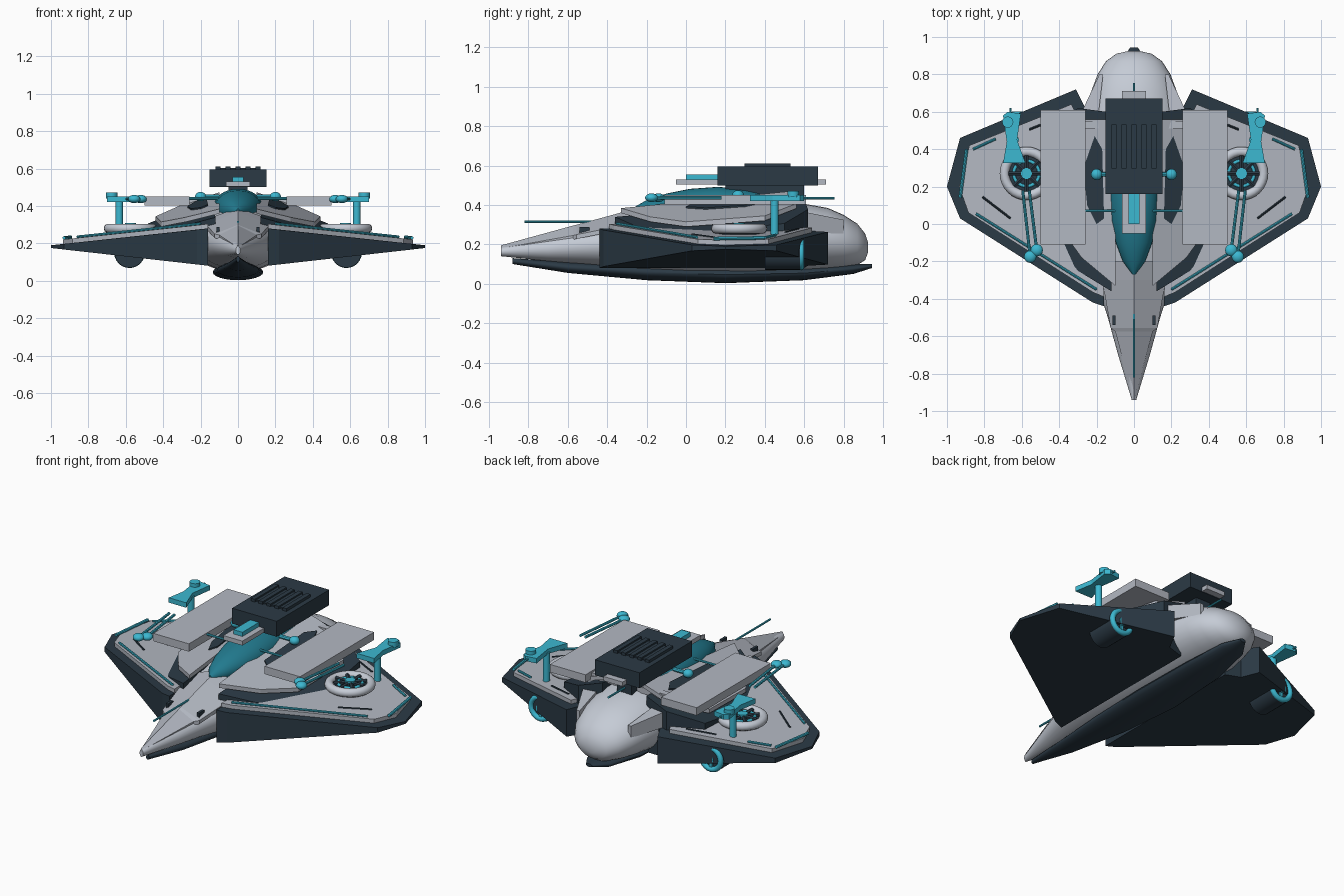
import bpy, bmesh, math
from mathutils import Vector, Matrix

if "Cube" in bpy.data.objects:
    bpy.data.objects.remove(bpy.data.objects["Cube"])


def material(name, rgb):
    m = bpy.data.materials.new(name)
    m.diffuse_color = (*rgb, 1)
    m.use_nodes = True
    m.node_tree.nodes["Principled BSDF"].inputs["Base Color"].default_value = m.diffuse_color
    return m


HULL = material("pale grey", (0.56, 0.60, 0.67))
PANEL = material("panel grey", (0.45, 0.48, 0.54))
DARK = material("dark slate", (0.024, 0.042, 0.060))
CYAN = material("bright cyan", (0.045, 0.48, 0.64))
TEAL = material("deep teal", (0.016, 0.20, 0.28))


def finish(name, bm, mat, mirror=False, smooth=False):
    bmesh.ops.recalc_face_normals(bm, faces=bm.faces)
    me = bpy.data.meshes.new(name)
    bm.to_mesh(me)
    bm.free()
    me.materials.append(mat)
    ob = bpy.data.objects.new(name, me)
    bpy.context.collection.objects.link(ob)
    if smooth:
        bpy.ops.object.select_all(action='DESELECT')
        ob.select_set(True)
        bpy.context.view_layer.objects.active = ob
        bpy.ops.object.shade_smooth_by_angle(angle=0.7)
    if mirror:
        ob.modifiers.new("mirror", 'MIRROR').use_mirror_merge = False
    return ob


def skin(rings, bm):
    """Join equal closed rings of points into a capped skin."""
    vs = [[bm.verts.new(p) for p in ring] for ring in rings]
    n = len(vs[0])
    for a, b in zip(vs, vs[1:]):
        for i in range(n):
            j = (i + 1) % n
            bm.faces.new((a[i], a[j], b[j], b[i]))
    bm.faces.new(vs[0])
    bm.faces.new(vs[-1][::-1])


def loft(name, stations, mat, n=32):
    """Oval body from (y, half width, bottom, top) stations."""
    bm = bmesh.new()
    rings = []
    for y, w, lo, hi in stations:
        c, h = (lo + hi) / 2, (hi - lo) / 2
        rings.append([(w * math.cos(t), y, c + h * math.sin(t))
                      for t in (2 * math.pi * i / n for i in range(n))])
    skin(rings, bm)
    return finish(name, bm, mat, smooth=True)


def prism(name, pts, low, high, mat, mirror=True):
    """Plan outline with height functions for underside and top."""
    bm = bmesh.new()
    skin([[(x, y, f(x, y)) for x, y in pts] for f in (low, high)], bm)
    return finish(name, bm, mat, mirror)


def box(name, lo, hi, mat, mirror=False):
    pts = [(lo[0], lo[1]), (hi[0], lo[1]), (hi[0], hi[1]), (lo[0], hi[1])]
    return prism(name, pts, lambda x, y: lo[2], lambda x, y: hi[2], mat, mirror)


def rod(name, p, q, r, mat, mirror=True, n=12):
    p, q = Vector(p), Vector(q)
    d = q - p
    m = Matrix.Translation((p + q) / 2) @ d.to_track_quat('Z', 'Y').to_matrix().to_4x4()
    bm = bmesh.new()
    bmesh.ops.create_cone(bm, cap_ends=True, segments=n, radius1=r, radius2=r,
                          depth=d.length, matrix=m)
    return finish(name, bm, mat, mirror, n > 8)


def ball(name, c, size, mat, mirror=True, n=16):
    bm = bmesh.new()
    m = Matrix.Translation(c) @ Matrix.Diagonal((*size, 1))
    bmesh.ops.create_uvsphere(bm, u_segments=n, v_segments=n // 2, radius=1, matrix=m)
    return finish(name, bm, mat, mirror, True)


def ring(name, c, major, minor, mat, axis='Z', n=32, k=10):
    bm = bmesh.new()
    rot = Matrix.Rotation(math.pi / 2, 3, 'X') if axis == 'Y' else Matrix.Identity(3)
    vs = []
    for i in range(n):
        a = 2 * math.pi * i / n
        for j in range(k):
            b = 2 * math.pi * j / k
            r = major + minor * math.cos(b)
            p = rot @ Vector((r * math.cos(a), r * math.sin(a), minor * math.sin(b)))
            vs.append(bm.verts.new(p + Vector(c)))
    for i in range(n):
        for j in range(k):
            a, b = i * k, (i + 1) % n * k
            bm.faces.new((vs[a + j], vs[b + j], vs[b + (j + 1) % k], vs[a + (j + 1) % k]))
    return finish(name, bm, mat, True, True)


# Fuselage and keel
loft("fuselage", [(-.94, .012, .14, .185), (-.7, .085, .115, .24), (-.5, .14, .095, .29),
                  (-.25, .22, .065, .35), (0, .26, .05, .40), (.3, .275, .045, .42),
                  (.55, .262, .055, .415), (.72, .225, .07, .385), (.8, .195, .08, .35),
                  (.87, .15, .095, .305), (.91, .095, .12, .255), (.925, .03, .16, .21)], HULL)
loft("keel", [(-.88, .01, .10, .13), (-.6, .06, .055, .11), (-.2, .11, .018, .10),
              (.2, .135, .003, .09), (.6, .12, .018, .09), (.85, .08, .05, .10),
              (.945, .02, .08, .10)], DARK, 24)


# Wings: dark wedge with an inset grey deck
def wing_top(x, y):
    return .275 - .105 * (x - .2) / .8 + .025 * max(0, x - .2)


def wing_low(x, y):
    return .085 + .09 * (x - .2) / .8


def over(f, d):
    return lambda x, y: f(x, y) + d


prism("wing", [(.16, -.44), (.22, -.42), (.93, .03), (1, .2), (.93, .46), (.31, .72),
               (.26, .62), (.16, .6)], wing_low, wing_top, DARK)
prism("wing_deck", [(.16, -.39), (.22, -.365), (.885, .06), (.935, .2), (.88, .42),
                    (.335, .64), (.29, .55), (.2, .5)],
      over(wing_top, -.01), over(wing_top, .024), PANEL)


# Shoulders: dark step below a sloping light deck
def deck_top(x, y):
    return .45 - .33 * x + .1 * y


prism("shoulder_step", [(.12, -.36), (.3, -.25), (.47, -.04), (.5, .12), (.48, .5), (.3, .62),
                        (.15, .6)], lambda x, y: .23, over(deck_top, -.035), DARK)
prism("shoulder_deck", [(.1, -.33), (.28, -.18), (.41, 0), (.44, .4), (.3, .56), (.1, .56)],
      over(deck_top, -.025), deck_top, PANEL)
prism("shoulder_intake", [(.16, .03), (.2, .0), (.25, .1), (.27, .3), (.21, .47), (.17, .4)],
      deck_top, over(deck_top, .008), DARK)
prism("rear_fairing", [(.2, .5), (.3, .5), (.27, .62), (.185, .8), (.165, .8)],
      lambda x, y: .28 - .1 * (y - .5), lambda x, y: .385 - .2 * (y - .5), PANEL)

# Ridged nose plate
bm = bmesh.new()
rows = [(-.94, .004, .18, .195), (-.575, .1, .245, .295), (-.555, .125, .25, .30),
        (-.3, .17, .30, .37), (-.2, .14, .34, .39)]
skin([[(-w, y, e), (0, y, t), (w, y, e), (w, y, e - .022), (0, y, t - .03), (-w, y, e - .022)]
      for y, w, e, t in rows], bm)
finish("nose_plate", bm, PANEL)
box("nose_vent", (.098, -.54, .25), (.114, -.49, .287), DARK, True)
rod("nose_probe", (0, -.82, .315), (0, -.48, .315), .006, CYAN, False, 8)
rod("tail_probe", (0, .6, .435), (0, .755, .435), .006, CYAN, False, 8)

# Canopy and its side rods
loft("canopy", [(-.27, .008, .35, .385), (-.2, .06, .33, .425), (-.1, .097, .30, .458),
                (.02, .122, .30, .482), (.16, .13, .30, .492), (.3, .12, .30, .482),
                (.45, .09, .30, .452), (.55, .03, .33, .41)], TEAL)
rod("canopy_side_rod", (.1, .07, .44), (.27, .07, .44), .007, CYAN, n=8)
rod("side_knob_arm", (.1, .265, .45), (.2, .265, .45), .012, CYAN, n=8)
ball("side_knob", (.2, .265, .45), (.03, .03, .025), CYAN)

# Raised module above the spine
box("module_mount", (-.065, -.05, .503), (.065, .71, .53), PANEL)
box("module_sight", (-.03, 0, .53), (.03, .17, .556), CYAN)
box("module_pylon", (-.05, .2, .4), (.05, .6, .51), DARK)
box("module_case", (-.152, .16, .50), (.152, .67, .595), DARK)
for i in range(-4, 5):
    e = .012 if i % 2 == 0 else 0
    box("module_slat", (i * .027 - .0135, .31 - e, .59), (i * .027 + .0135, .52 + e,
        .612 if e else .603), DARK)

# Flat side slabs with cross beam
box("side_slab", (.258, -.11, .402), (.5, .61, .45), PANEL, True)
box("cross_beam", (-.27, .51, .405), (.27, .55, .44), PANEL)

# Lift fans on the wings
fan = Vector((.575, .27, 0))


def at(z, dx=0, dy=0):
    return fan + Vector((dx, dy, z))


ring("fan_rim", at(.28), .117, .026, HULL)
rod("fan_well", at(.25), at(.284), .115, DARK, n=32)
ring("fan_ring", at(.288), .068, .009, CYAN)
for i in range(8):
    c, s = math.cos(i * math.pi / 4), math.sin(i * math.pi / 4)
    rod("fan_blade", at(.292, .03 * c, .03 * s), at(.292, .095 * c, .095 * s), .012, DARK, n=6)
rod("fan_hub", at(.28), at(.308), .03, CYAN, n=16)

# Thrusters under the wings
rod("thruster", (.58, .4, .15), (.58, .58, .15), .08, DARK, n=24)
ring("thruster_ring", (.58, .585, .15), .066, .016, CYAN, 'Y', 24)
rod("thruster_hub", (.58, .57, .15), (.58, .6, .15), .025, CYAN)
box("thruster_vane", (.57, .575, .085), (.59, .59, .215), CYAN, True)

# Raised cyan pods on posts
prism("pod_arm", [(.58, .325), (.70, .325), (.68, .44), (.70, .58), (.675, .6), (.605, .59),
                  (.625, .45)], lambda x, y: .42, lambda x, y: .45, CYAN)
rod("pod_post", (.635, .45, .25), (.635, .45, .43), .02, CYAN)
rod("pod_cap", (.675, .545, .44), (.675, .545, .472), .03, CYAN, n=16)
rod("pod_aerial", (.66, .58, .435), (.66, .75 - .13, .435), .006, CYAN, n=8)

# Forward struts
for x, y, x2 in ((.555, -.175, .595), (.52, -.14, .56)):
    rod("strut", (x, y, .437), (x2, .18, .437), .008, CYAN, n=8)
    ball("strut_joint", (x, y, .437), (.033, .033, .022), CYAN)


# Wing trim rods and slits
def trim(name, a, b, lift, r, mat):
    rod(name, (*a, wing_top(*a) + lift), (*b, wing_top(*b) + lift), r, mat, n=8)


trim("leading_trim", (.2, -.35), (.845, .055), .03, .007, CYAN)
trim("tip_trim", (.93, .14), (.895, .40), .032, .009, CYAN)
trim("rear_trim", (.86, .40), (.74, .455), .03, .007, CYAN)
trim("deck_slit", (.66, .03), (.81, .145), .024, .006, DARK)
trim("rear_slit", (.4, .57), (.56, .505), .024, .006, DARK)
